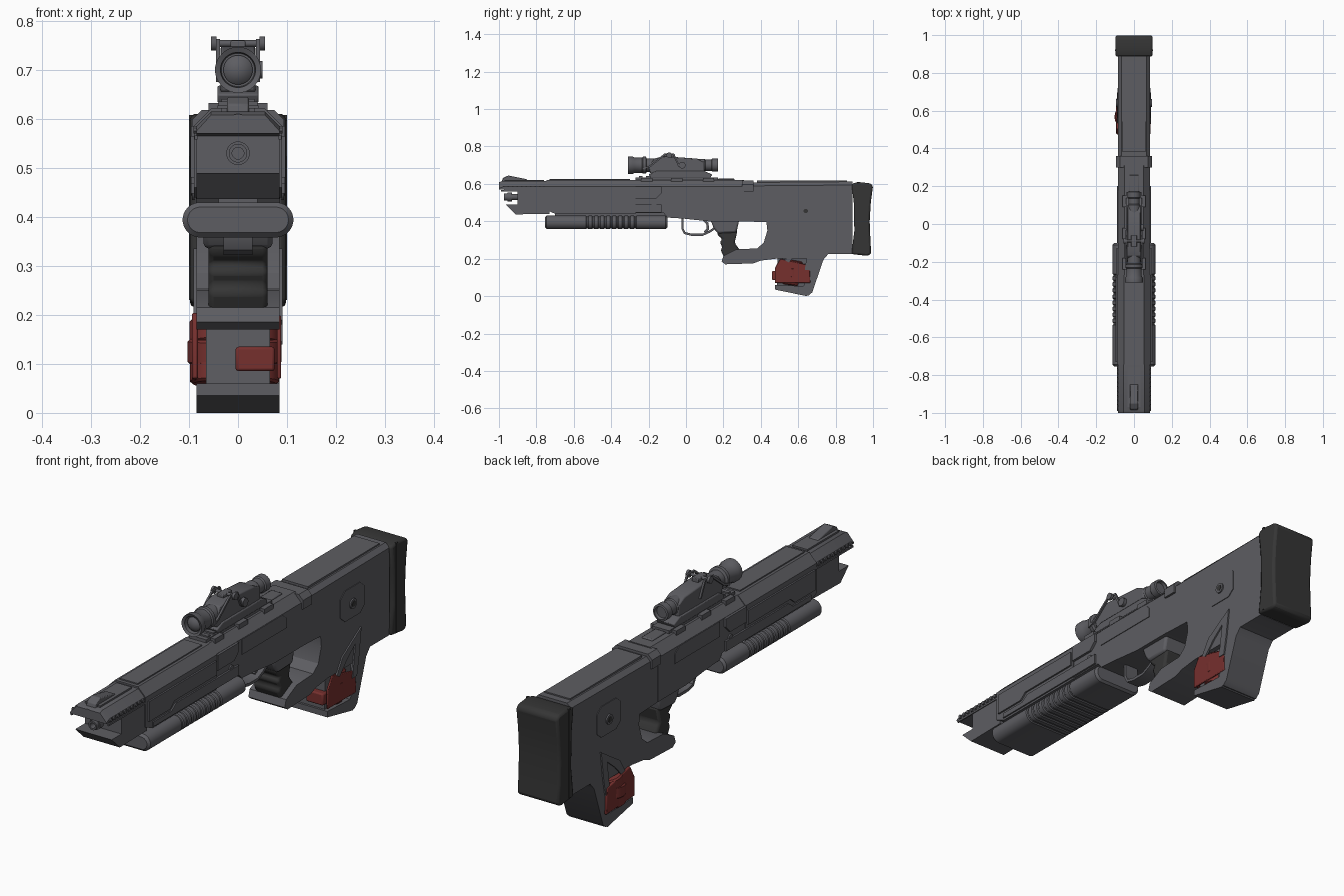
import bpy, bmesh, math
from mathutils import Matrix

cube = bpy.data.objects.get("Cube")
if cube:
    bpy.data.objects.remove(cube, do_unlink=True)


def material(name, rgb):
    m = bpy.data.materials.new(name)
    m.use_nodes = True
    m.diffuse_color = (*rgb, 1)
    m.node_tree.nodes["Principled BSDF"].inputs["Base Color"].default_value = (*rgb, 1)
    return m


GREY = material("gunmetal grey", (0.11, 0.11, 0.122))
DARK = material("black rubber", (0.036, 0.036, 0.036))
RED = material("red wrap", (0.18, 0.029, 0.027))
parts = []


def finish(name, bm, mat, bevel=0):
    bmesh.ops.recalc_face_normals(bm, faces=bm.faces)
    mesh = bpy.data.meshes.new(name)
    bm.to_mesh(mesh)
    bm.free()
    mesh.materials.append(mat)
    ob = bpy.data.objects.new(name, mesh)
    bpy.context.collection.objects.link(ob)
    if bevel:
        mod = ob.modifiers.new("Bevel", "BEVEL")
        mod.width, mod.segments, mod.limit_method = bevel, 2, "ANGLE"
    parts.append(ob)
    return ob


def prism(name, pts, hw, mat=GREY, x=0, chamfer=0, bevel=0):
    """Side profile (y, z) extruded across x, with optional chamfered top edges."""
    bm = bmesh.new()
    face = bm.faces.new([bm.verts.new((x - hw, y, z)) for y, z in pts])
    ext = bmesh.ops.extrude_face_region(bm, geom=[face])["geom"]
    bmesh.ops.translate(bm, vec=(2 * hw, 0, 0), verts=[v for v in ext if isinstance(v, bmesh.types.BMVert)])
    if chamfer:
        top = max(z for _, z in pts) - 0.012
        edges = [e for e in bm.edges if all(v.co.z > top for v in e.verts)
                 and abs(e.verts[0].co.x - e.verts[1].co.x) < hw]
        bmesh.ops.bevel(bm, geom=edges, offset=chamfer, segments=1, affect="EDGES")
    return finish(name, bm, mat, bevel)


def box(name, y0, y1, z0, z1, hw, **kw):
    return prism(name, [(y0, z0), (y1, z0), (y1, z1), (y0, z1)], hw, **kw)


def loft(name, rings, z=0, x=0, flat=0, n=24, mat=GREY, turn=None):
    """Round or stadium section through (y, radius) rings, capped at both ends."""
    bm = bmesh.new()
    loops = []
    for y, r in rings:
        ring = []
        for i in range(n):
            a = (i + 0.5) * math.tau / n
            c = math.cos(a)
            ring.append(bm.verts.new((c * r + math.copysign(flat, c), y, math.sin(a) * r)))
        loops.append(ring)
    for a, b in zip(loops, loops[1:]):
        for i in range(n):
            bm.faces.new((a[i], a[i - 1], b[i - 1], b[i]))
    bm.faces.new(loops[0])
    bm.faces.new(loops[-1])
    if turn:
        bm.transform(turn)
    bm.transform(Matrix.Translation((x, 0, z)))
    return finish(name, bm, mat)


def pin(name, x0, x1, y, z, r, n=12, mat=GREY):
    """Cylinder lying across the model."""
    turn = Matrix.Translation((0, y, 0)) @ Matrix.Rotation(-math.pi / 2, 4, "Z")
    return loft(name, [(x0, r), (x1, r)], z=z, n=n, mat=mat, turn=turn)


def strip(name, path, hw, t, mat=GREY):
    """Bent metal strip following a (y, z) path."""
    inner = []
    for i, (y, z) in enumerate(path):
        a, b = path[max(i - 1, 0)], path[min(i + 1, len(path) - 1)]
        dy, dz = b[0] - a[0], b[1] - a[1]
        d = math.hypot(dy, dz)
        inner.append((y - dz / d * t, z + dy / d * t))
    return prism(name, path + inner[::-1], hw, mat)


# Muzzle block with open jaw, barrel and front sight
prism("muzzle", [(-1, .57), (-1, .608), (-.985, .615), (-.73, .615), (-.73, .44), (-.91, .437), (-.965, .49),
                 (-.90, .49), (-.90, .565)], .085, chamfer=.03)
loft("barrel", [(-.88, .017), (-.93, .017), (-.93, .024), (-.955, .024), (-.955, .019), (-.972, .019),
                (-.972, .012), (-.94, .012)], z=.53)
loft("upper_port", [(-.99, .02), (-1, .02), (-1, .014), (-.996, .014)], z=.59)
prism("front_sight", [(-.985, .61), (-.98, .63), (-.95, .645), (-.90, .635), (-.85, .625), (-.85, .61)], .022,
      bevel=.004)
box("front_sight_base", -.97, -.76, .61, .622, .035)
for s in (-1, 1):
    for i in range(10):
        pin("muzzle_stud", s * .08, s * .091, -.975 + i * .024, .578, .008, n=8)
    box("muzzle_side_rail", -.99, -.74, .558, .566, .003, x=s * .086)

# Handguard with stepped side panels
prism("handguard", [(-.745, .622), (-.27, .622), (-.27, .44), (-.70, .44), (-.745, .46)], .09, chamfer=.036)
box("handguard_top_plate", -.73, -.30, .62, .627, .042)
for s in (-1, 1):
    prism("handguard_panel", [(-.73, .48), (-.59, .48), (-.56, .505), (-.28, .505), (-.28, .565), (-.73, .565)],
          .004, x=s * .093)
    prism("lower_panel", [(-.70, .448), (-.13, .448), (-.13, .49), (-.55, .49), (-.58, .468), (-.70, .468)],
          .004, x=s * .092)

# Ribbed pump grip under the handguard
rings = [(-.755, .026), (-.745, .036), (-.54, .036)]
for i in range(9):
    y = -.535 + i * .032
    rings += [(y, .036), (y + .004, .032), (y + .01, .032), (y + .014, .036)]
rings += [(-.11, .036), (-.10, .028)]
loft("pump_grip", rings, z=.394, flat=.077, n=28)
box("pump_slide", -.70, -.08, .42, .45, .04)

# Receiver, its raised plates and top rail
prism("receiver", [(-.28, .622), (.31, .622), (.31, .40), (.12, .40), (-.02, .415), (-.10, .42), (-.12, .445),
                   (-.28, .445)], .086, chamfer=.036)
prism("stock_collar", [(.30, .618), (.36, .618), (.36, .56), (.30, .56)], .094, chamfer=.02)
for s in (-1, 1):
    prism("receiver_plate", [(-.27, .585), (-.13, .585), (-.13, .55), (-.16, .52), (-.27, .52)], .006, x=s * .09)
    prism("ejection_cover", [(-.10, .585), (.17, .585), (.20, .56), (.20, .52), (-.10, .52)], .003, x=s * .086)
    pin("receiver_pin", s * .08, s * .092, -.17, .49, .014)
    for y in (-.24, -.08, .09):
        box("rail_clamp", y, y + .06, .605, .632, .012, x=s * .048)
box("top_rail", -.27, .17, .615, .635, .04)
for i in range(11):
    box("rail_tooth", -.25 + i * .036, -.232 + i * .036, .634, .641, .034)
box("rear_latch", .17, .26, .615, .628, .025, bevel=.004)

# Thumbhole stock
prism("stock", [(.30, .607), (.89, .612), (.89, .225), (.76, .225), (.70, .20), (.48, .20), (.40, .19),
                (.36, .175), (.21, .17), (.19, .185), (.20, .215), (.27, .25), (.38, .255), (.415, .285),
                (.435, .35), (.43, .395), (.30, .40)], .085, chamfer=.018)
box("cheek_strip", .38, .86, .60, .617, .06)
for s in (-1, 1):
    plate = [(.56, .42), (.59, .395), (.69, .395), (.72, .42), (.72, .50), (.69, .525), (.59, .525), (.56, .50)]
    prism("sling_plate", plate, .002, x=s * .086)
    pin("sling_stud", s * .08, s * .094, .64, .455, .021, n=16)
    pin("sling_socket", s * .09, s * .0955, .64, .455, .012, n=16, mat=DARK)

# Rubber butt pad with a concave rear face
prism("butt_pad", [(.885, .60), (.92, .61), (.985, .603), (1, .59), (.988, .50), (.982, .40), (.986, .30), (.99, .225),
                   (.97, .215), (.885, .225), (.90, .35), (.897, .50)], .098, DARK, bevel=.01)
box("butt_seam", .915, .925, .23, .608, .1, mat=DARK)

# Trigger, guard and pistol grip
strip("trigger_guard", [(-.025, .42), (-.025, .36), (-.01, .332), (.03, .322), (.09, .322), (.13, .34),
                        (.18, .375)], .03, .012)
strip("trigger", [(.085, .41), (.108, .385), (.11, .36), (.095, .345)], .01, .014)
prism("grip_neck", [(.13, .41), (.285, .41), (.27, .34), (.17, .335), (.15, .36)], .07, bevel=.01)
prism("pistol_grip", [(.165, .35), (.17, .325), (.195, .305), (.18, .288), (.195, .262), (.185, .245), (.20, .215),
                      (.215, .185), (.30, .19), (.285, .25), (.26, .285), (.275, .35)], .06, DARK, bevel=.012)

# Rear hand support: core, spine, base and side braces
prism("support_core", [(.49, .22), (.67, .22), (.64, .015), (.485, .045)], .065)
prism("support_spine", [(.66, .23), (.765, .23), (.735, .195), (.675, .02), (.655, .003), (.61, .01), (.655, .12)],
      .085)
prism("support_base", [(.475, .035), (.645, 0), (.67, .02), (.65, .052), (.475, .06)], .085)
for s in (-1, 1):
    prism("support_brace", [(.57, .255), (.695, .335), (.68, .22), (.665, .14), (.635, .14), (.655, .28),
                            (.60, .235), (.55, .18), (.53, .19)], .004, x=s * .087)

# Red cloth wrap, three overlapping tilted bands
for i, (y, z, tilt, r) in enumerate([(.577, .165, -10, .09), (.567, .125, 3, .094), (.560, .085, -8, .089)]):
    turn = (Matrix.Translation((0, y, z)) @ Matrix.Rotation(math.radians(tilt), 4, "X")
            @ Matrix.Diagonal((1, 1.06, 1, 1)) @ Matrix.Rotation(math.pi / 2, 4, "X"))
    h = .026
    loft("wrap_band", [(-h, r - .042), (-h * .8, r - .036), (h * .8, r - .036), (h, r - .042)],
         x=-.007, flat=.038, n=28, mat=RED, turn=turn)
prism("wrap_side", [(.505, .20), (.66, .165), (.665, .07), (.475, .07), (.475, .15)], .004, RED, x=.084, bevel=.003)
prism("wrap_side", [(.505, .205), (.66, .17), (.665, .06), (.475, .07), (.475, .15)], .006, RED, x=-.088, bevel=.004)
box("wrap_tail", .46, .50, .085, .135, .04, mat=RED, x=.035, bevel=.006)

# Scope: tube, housing, mount and folding sight bar
loft("scope_tube", [(-.285, .034), (-.305, .036), (-.31, .047), (-.285, .047), (-.275, .041), (-.235, .041),
                    (-.23, .046), (-.215, .046), (-.21, .036), (.10, .034), (.105, .03), (.135, .03),
                    (.14, .035), (.17, .035), (.172, .027), (.16, .024)], z=.70, n=28)
loft("scope_lens", [(-.308, .008), (-.303, .022), (-.295, .03), (-.28, .03)], z=.70, n=24)
prism("scope_housing", [(-.19, .655), (-.20, .69), (-.17, .735), (-.12, .748), (.06, .735), (.10, .715), (.10, .665),
                        (.08, .65)], .036, chamfer=.01, bevel=.005)
prism("scope_mount", [(-.19, .632), (.13, .632), (.14, .65), (.10, .668), (-.16, .668), (-.20, .65)], .042,
      bevel=.004)
pin("windage_knob", .03, .05, -.02, .70, .018, n=16)
box("scope_top_block", -.12, -.06, .74, .76, .015, bevel=.003)
pin("sight_bar", -.046, .046, -.09, .754, .007)
for s in (-1, 1):
    pin("sight_bar_cap", s * .044, s * .055, -.09, .754, .015)
    strip("sight_arm", [(-.23, .675), (-.19, .69), (-.11, .755), (-.07, .755), (-.04, .69)], .004, .009).location.x = s * .041

# Smooth rounded faces, keep hard edges
bpy.ops.object.select_all(action="DESELECT")
for ob in parts:
    ob.select_set(True)
bpy.context.view_layer.objects.active = parts[0]
bpy.ops.object.shade_smooth_by_angle(angle=math.radians(32))
